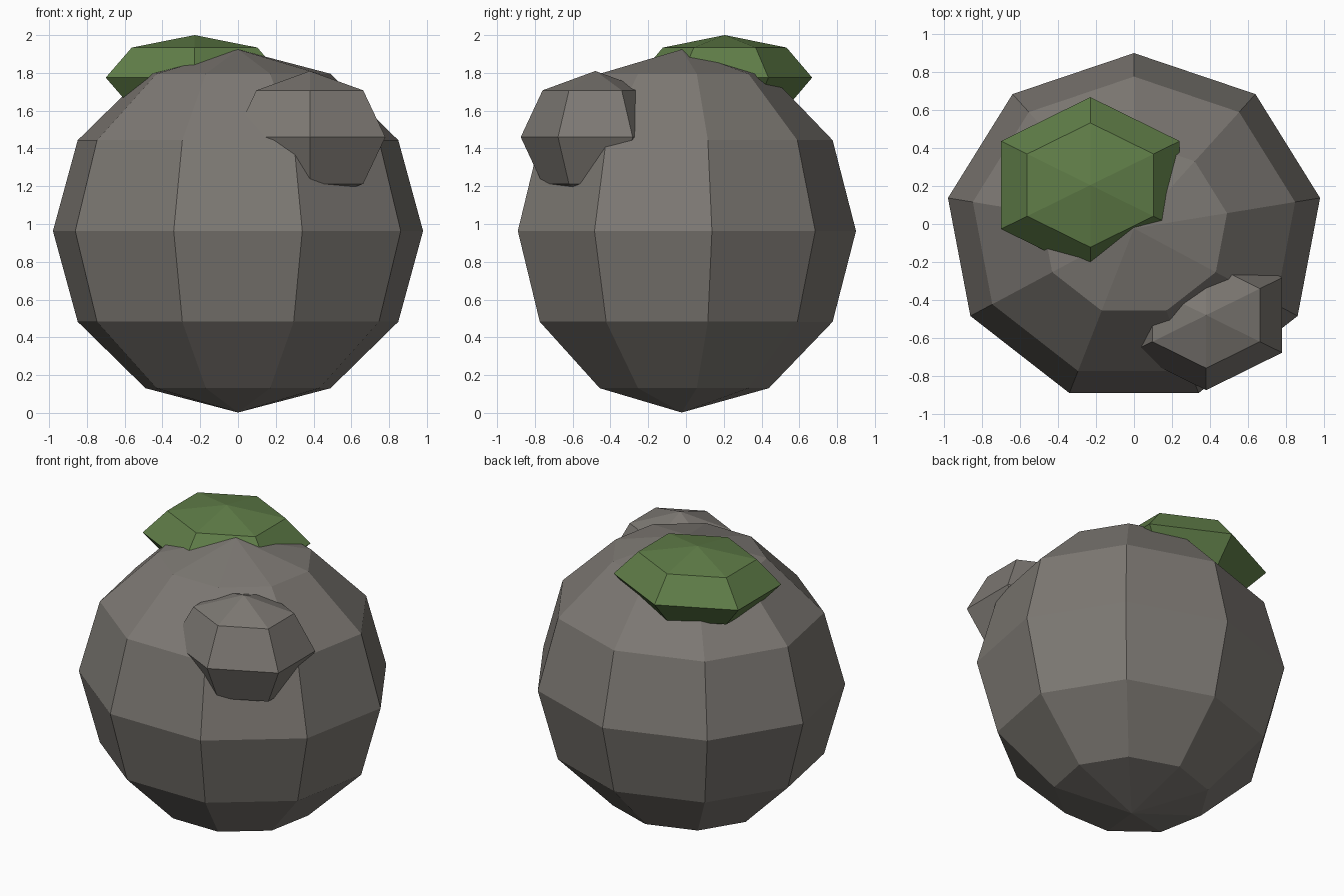
import bpy
import bmesh

cube = bpy.data.objects.get("Cube")
if cube:
    bpy.data.objects.remove(cube, do_unlink=True)


def make_material(name, rgb):
    mat = bpy.data.materials.new(name)
    mat.use_nodes = True
    color = (*rgb, 1.0)
    mat.diffuse_color = color
    mat.node_tree.nodes["Principled BSDF"].inputs["Base Color"].default_value = color
    return mat


def faceted_ball(name, sides, rings, center, radii, mat):
    """Flat-shaded low-poly ball, stretched per axis, one corner towards +y."""
    mesh = bpy.data.meshes.new(name)
    bm = bmesh.new()
    bmesh.ops.create_uvsphere(bm, u_segments=sides, v_segments=rings, radius=1)
    # Turn the ball if its corner points towards -y
    if max(v.co.y for v in bm.verts) < -min(v.co.y for v in bm.verts) - 0.001:
        for v in bm.verts:
            v.co.x, v.co.y = -v.co.x, -v.co.y
    bmesh.ops.scale(bm, vec=radii, verts=bm.verts)
    bm.to_mesh(mesh)
    bm.free()
    mesh.materials.append(mat)
    obj = bpy.data.objects.new(name, mesh)
    obj.location = center
    bpy.context.collection.objects.link(obj)
    return obj


stone = make_material("warm grey stone", (0.205, 0.19, 0.172))
moss = make_material("moss green", (0.115, 0.205, 0.064))

# Main boulder
faceted_ball("boulder", 9, 6, (0, -0.023, 0.963), (0.995, 0.923, 0.961), stone)
# Smaller stone bulging from the upper front left
faceted_ball("stone_lump", 6, 4, (0.38, -0.48, 1.46), (0.462, 0.395, 0.35), stone)
# Flat moss cap on the upper back right
faceted_ball("moss_cap", 6, 4, (-0.23, 0.205, 1.775), (0.543, 0.463, 0.225), moss)
